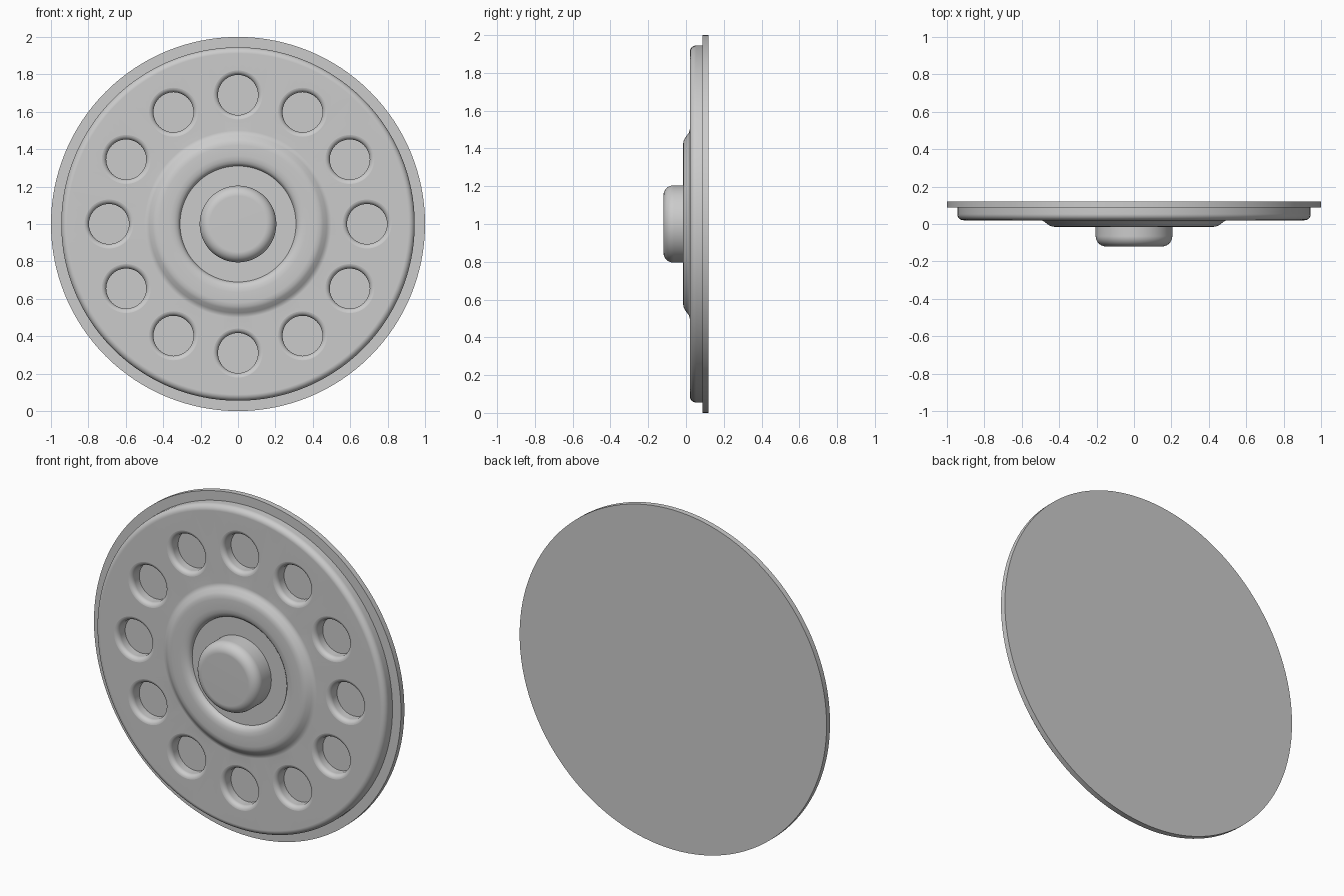
import bpy, bmesh, math
from mathutils import Matrix, Vector

if "Cube" in bpy.data.objects:
    bpy.data.objects.remove(bpy.data.objects["Cube"], do_unlink=True)

CENTRE = Vector((0, 0, 1))

grey = bpy.data.materials.new("plain_grey")
grey.use_nodes = True
COLOUR = (0.6, 0.6, 0.6, 1)
grey.diffuse_color = COLOUR
grey.node_tree.nodes["Principled BSDF"].inputs["Base Color"].default_value = COLOUR


def arc(cr, cy, radius, start, end, steps=6):
    """Points (r, y) of a rounded edge, angles in degrees."""
    points = []
    for i in range(steps + 1):
        a = math.radians(start + (end - start) * i / steps)
        points.append((cr + radius * math.cos(a), cy + radius * math.sin(a)))
    return points


def lathe(bm, profile, segments, centre):
    """Spin an (r, y) profile about the front-to-back axis through centre."""
    verts = [bm.verts.new((centre.x + r, y, centre.z)) for r, y in profile]
    edges = [bm.edges.new(pair) for pair in zip(verts, verts[1:])]
    bmesh.ops.spin(bm, geom=verts + edges, cent=centre, axis=(0, 1, 0),
                   angle=math.tau, steps=segments)


def make_object(name, bm):
    bmesh.ops.remove_doubles(bm, verts=bm.verts, dist=1e-5)
    bmesh.ops.recalc_face_normals(bm, faces=bm.faces)
    mesh = bpy.data.meshes.new(name)
    bm.to_mesh(mesh)
    bm.free()
    mesh.materials.append(grey)
    obj = bpy.data.objects.new(name, mesh)
    bpy.context.collection.objects.link(obj)
    return obj


def smooth(obj):
    obj.data.shade_smooth()
    obj.data.set_sharp_from_angle(angle=math.radians(35))
    weighted = obj.modifiers.new("even_shading", "WEIGHTED_NORMAL")
    weighted.keep_sharp = True


def lathe_object(name, profile, segments=128):
    bm = bmesh.new()
    lathe(bm, profile, segments, CENTRE)
    return make_object(name, bm)


# Thin flat disc at the back
back_plate = lathe_object("back_plate", [(0, 0.088), (1, 0.088), (1, 0.12), (0, 0.12)])

# Front disc with a raised ring and a rounded outer edge
ring = [(0.31, 0.017), (0.315, 0.004), (0.325, -0.006), (0.342, -0.013), (0.365, -0.016),
        (0.42, -0.016), (0.44, -0.013), (0.455, -0.006), (0.475, 0.009),
        (0.485, 0.016), (0.50, 0.02)]
face_plate = lathe_object(
    "face_plate",
    [(0, 0.017)] + ring + arc(0.912, 0.053, 0.033, -90, 0)
    + [(0.945, 0.09), (0, 0.09)])

# Twelve round openings with a rounded lip
bm = bmesh.new()
lip = arc(0.134, 0.047, 0.027, -98, -180, 7)
for i in range(12):
    a = math.tau * i / 12
    spot = CENTRE + Vector((0.69 * math.cos(a), 0, 0.69 * math.sin(a)))
    lathe(bm, [(0, -0.05), (0.134, -0.05), (0.134, 0.0195)] + lip
          + [(0.107, 0.11), (0, 0.11)], 48, spot)
cutter = make_object("opening_cutter", bm)
cutter.hide_render = True

cut = face_plate.modifiers.new("openings", "BOOLEAN")
cut.operation = "DIFFERENCE"
cut.solver = "EXACT"
cut.object = cutter
bpy.context.view_layer.update()
depsgraph = bpy.context.evaluated_depsgraph_get()
face_plate.data = bpy.data.meshes.new_from_object(face_plate.evaluated_get(depsgraph))
face_plate.modifiers.clear()
bpy.data.objects.remove(cutter, do_unlink=True)

# Rounded knob in the middle
hub = lathe_object(
    "hub", [(0, -0.12)] + arc(0.15, -0.065, 0.055, -90, 0, 8) + [(0.205, 0.03), (0, 0.03)], 96)

for part in (back_plate, face_plate, hub):
    smooth(part)
